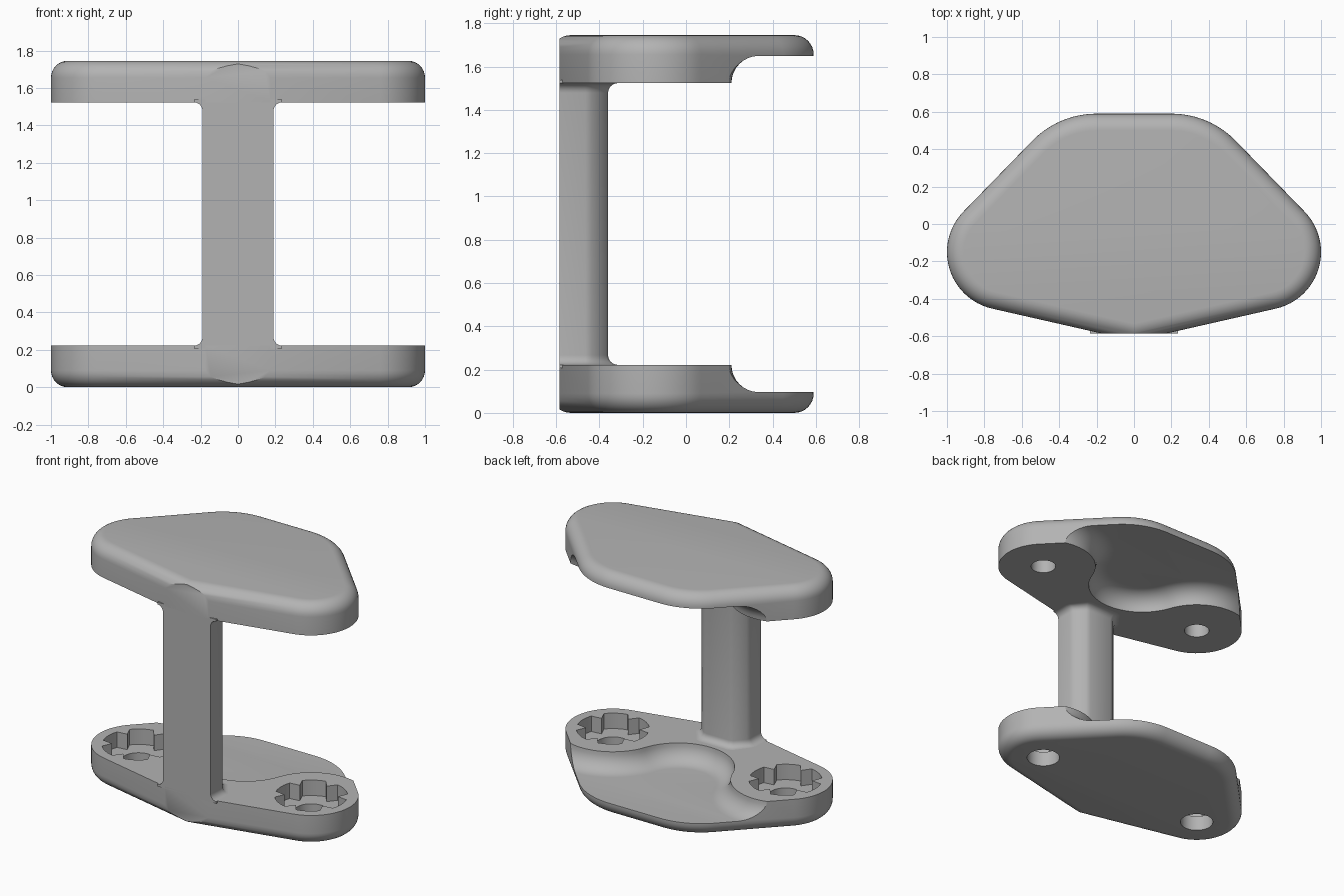
import bpy, bmesh
from math import sin, cos, radians, sqrt, pi
from mathutils import Vector

if "Cube" in bpy.data.objects:
    bpy.data.objects.remove(bpy.data.objects["Cube"], do_unlink=True)

HEIGHT, THICK, FRONT = 1.745, 0.222, -0.585
EAR = Vector((0.69, -0.15))          # centre of each rounded end
SLOPE = 12.8                         # angle of the front edges, degrees

grey = bpy.data.materials.new("light_grey")
grey.use_nodes = True
grey.diffuse_color = (0.45, 0.45, 0.45, 1)
grey.node_tree.nodes["Principled BSDF"].inputs["Base Color"].default_value = (0.45, 0.45, 0.45, 1)


def arc(centre, r, a0, a1, n):
    angles = [radians(a0 + (a1 - a0) * i / n) for i in range(n + 1)]
    return [(centre[0] + r * cos(a), centre[1] + r * sin(a)) for a in angles]


def mirrored(half):
    """Close a right-hand outline with its mirror image, sharing points on x = 0."""
    return half + [(-x, y) for x, y in reversed(half) if abs(x) > 1e-5]


def loft(name, layers, flip=False):
    """Skin a stack of (outline, z) layers and cap both ends."""
    bm = bmesh.new()
    rings = [[bm.verts.new((x, y, HEIGHT - z if flip else z)) for x, y in pts]
             for pts, z in layers]
    for low, high in zip(rings, rings[1:]):
        n = len(low)
        for i in range(n):
            j = (i + 1) % n
            bm.faces.new((low[i], low[j], high[j], high[i]))
    bm.faces.new(rings[0])
    bm.faces.new(rings[-1])
    bmesh.ops.recalc_face_normals(bm, faces=bm.faces)
    mesh = bpy.data.meshes.new(name)
    bm.to_mesh(mesh)
    bm.free()
    mesh.materials.append(grey)
    obj = bpy.data.objects.new(name, mesh)
    bpy.context.collection.objects.link(obj)
    return obj


def activate(obj):
    bpy.ops.object.select_all(action='DESELECT')
    obj.select_set(True)
    bpy.context.view_layer.objects.active = obj


def cut(obj, cutter):
    cutter.hide_render = True
    mod = obj.modifiers.new("cut", 'BOOLEAN')
    mod.operation, mod.solver, mod.object = 'DIFFERENCE', 'EXACT', cutter
    activate(obj)
    bpy.ops.object.modifier_apply(modifier=mod.name)
    bpy.data.objects.remove(cutter, do_unlink=True)


def smooth(obj):
    activate(obj)
    bpy.ops.object.shade_smooth_by_angle(angle=radians(30))


def plate_outline(t):
    """Plate outline moved inward by t."""
    s = radians(SLOPE)
    tip = EAR.y - 0.31 / cos(s) - EAR.x * sin(s) / cos(s)
    half = [(0, tip + t / cos(s))]
    half += arc(EAR, 0.31 - t, SLOPE - 90, 45, 24)
    half += arc((0.2, 0.11), 0.48 - t, 45, 90, 12)
    return mirrored(half)


def scoop_outline(t):
    """Hollow between the ends, shrunk by t."""
    half = [(1.1, 0.9)]
    half += arc(EAR, 0.36 + t, 45, 160.8, 24)
    half += arc((0, 0.09), 0.37 - t, -19.2, -90, 14)[1:]
    return mirrored(half)


def lobed_outline(centre):
    pts = []
    for k in range(6):
        a = k * 60 + 30
        pts += arc(centre, 0.175, a, a, 1)[:1] + arc(centre, 0.24, a + 11, a + 49, 6)
    return pts


def plate(name, flip):
    # Slab with a rounded outer edge
    r = 0.09
    steps = [radians(90 * i / 8) for i in range(9)]
    layers = [(plate_outline(r * (1 - sin(a))), r * (1 - cos(a))) for a in steps]
    body = loft(name, layers + [(plate_outline(0), THICK)], flip)
    # Filleted hollow at the back of the inner face
    r = 0.126
    layers = [(scoop_outline(0), 0.3)]
    layers += [(scoop_outline(r * (1 - cos(a))), THICK - r * sin(a)) for a in steps]
    cut(body, loft("scoop_cutter", layers, flip))
    # Screw holes, and nut pockets in the lower plate
    for side in (-1, 1):
        c = (side * EAR.x, EAR.y)
        if flip:
            ring = arc(c, 0.085, 0, 360, 32)[:-1]
            cut(body, loft("hole_cutter", [(ring, 0.09), (ring, 0.3)], flip))
        else:
            lobes = lobed_outline(c)
            cut(body, loft("pocket_cutter", [(lobes, 0.11), (lobes, 0.3)]))
            ring = arc(c, 0.112, 0, 360, 32)[:-1]
            cut(body, loft("hole_cutter", [(ring, -0.1), (ring, 0.2)]))
    # Trim the pointed front flat
    block = [(-2, -2), (2, -2), (2, FRONT), (-2, FRONT)]
    cut(body, loft("front_cutter", [(block, -0.1), (block, 0.4)], flip))
    smooth(body)
    return body


plate("lower_plate", False)
plate("upper_plate", True)


# Post with chamfered back corners, flaring into both plates
def post_outline(t):
    half = [(0.19 + t, FRONT), (0.19 + t, -0.465), (0.18 + t, -0.435),
            (0.12 + t / 2, t - 0.37), (0.09 + t / 2, t - 0.36)]
    return mirrored(half)


r = 0.045
flare = [(post_outline(r), THICK - 0.015)]
for i in range(7):
    a = pi / 2 * i / 6
    flare.append((post_outline(r * (1 - sin(a))), THICK + r * (1 - cos(a))))
post = loft("post", flare + [(pts, HEIGHT - z) for pts, z in reversed(flare)])
smooth(post)
